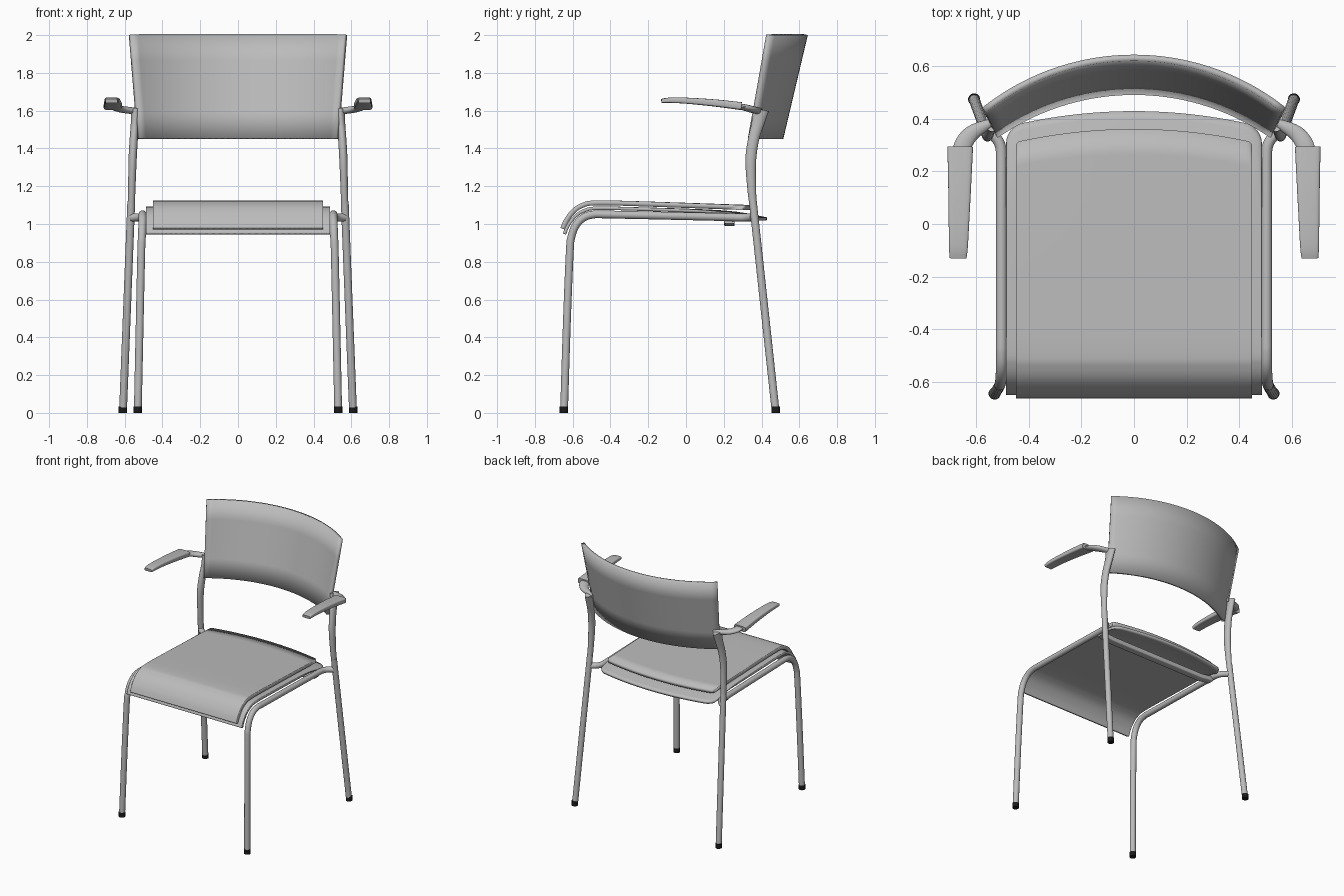
import bpy, bmesh, math
from mathutils import Vector

cube = bpy.data.objects.get("Cube")
if cube:
    bpy.data.objects.remove(cube, do_unlink=True)


def material(name, rgb):
    m = bpy.data.materials.new(name)
    m.use_nodes = True
    m.diffuse_color = (*rgb, 1)
    m.node_tree.nodes["Principled BSDF"].inputs["Base Color"].default_value = (*rgb, 1)
    return m


GREY = material("light grey", (0.5, 0.5, 0.5))
BLACK = material("black rubber", (0.01, 0.01, 0.01))


def finish(bm, name, mat, angle=40):
    bmesh.ops.recalc_face_normals(bm, faces=bm.faces)
    me = bpy.data.meshes.new(name)
    bm.to_mesh(me)
    bm.free()
    ob = bpy.data.objects.new(name, me)
    bpy.context.collection.objects.link(ob)
    me.materials.append(mat)
    bpy.ops.object.select_all(action='DESELECT')
    ob.select_set(True)
    bpy.context.view_layer.objects.active = ob
    bpy.ops.object.shade_smooth_by_angle(angle=math.radians(angle))
    return ob


def spline(rows, steps):
    """Catmull-Rom interpolation through rows of equal length."""
    out = []
    for i in range(len(rows) - 1):
        a, b, c, d = (rows[min(max(i + k, 0), len(rows) - 1)] for k in (-1, 0, 1, 2))
        for s in range(steps):
            t = s / steps
            out.append([q + t / 2 * (r - p + t * (2*p - 5*q + 4*r - w + t * (3*(q - r) + w - p)))
                        for p, q, r, w in zip(a, b, c, d)])
    return out + [list(rows[-1])]


def loft(name, rows, mat, ref, side=1, steps=1, sides=16, power=2):
    """Sweep a (super)ellipse along rows of x, y, z, half width, half height."""
    rows = spline(rows, steps)
    pts = [Vector((r[0] * side, r[1], r[2])) for r in rows]
    bm = bmesh.new()
    rings = []
    for i, p in enumerate(pts):
        tan = (pts[min(i + 1, len(pts) - 1)] - pts[max(i - 1, 0)]).normalized()
        across = tan.cross(Vector(ref)).normalized()
        up = across.cross(tan)
        ring = []
        for k in range(sides):
            a = 2 * math.pi * (k + 0.5) / sides
            c, s = math.cos(a), math.sin(a)
            c = math.copysign(abs(c) ** (2 / power), c)
            s = math.copysign(abs(s) ** (2 / power), s)
            ring.append(bm.verts.new(p + across * c * rows[i][3] + up * s * rows[i][4]))
        rings.append(ring)
    for a, b in zip(rings, rings[1:]):
        for k in range(sides):
            j = (k + 1) % sides
            bm.faces.new((a[k], a[j], b[j], b[k]))
    bm.faces.new(rings[0])
    bm.faces.new(rings[-1])
    return finish(bm, name, mat)


def slab(name, columns, thickness, mat):
    """Thick sheet made from columns of points; the given surface is the upper one."""
    bm = bmesh.new()
    grid = [[bm.verts.new(p) for p in col] for col in columns]
    for a, b in zip(grid, grid[1:]):
        for k in range(len(a) - 1):
            bm.faces.new((a[k], b[k], b[k + 1], a[k + 1]))
    ob = finish(bm, name, mat)
    mod = ob.modifiers.new("Thickness", 'SOLIDIFY')
    mod.thickness = thickness
    mod.offset = -1
    return ob


def seat_sheet(name, profile, half, back, drop, corner, thickness):
    """Bent sheet with a bowed rear edge and rounded rear corners."""
    prof = spline(profile, 5)
    y0, y1 = -0.45, profile[-1][0]
    cols = []
    for i in range(41):
        x = half * math.sin(math.pi / 2 * (i / 20 - 1))
        end = back - drop * (x / half) ** 2
        over = max(0, abs(x) - half + corner)
        end -= corner - math.sqrt(max(0, corner ** 2 - over ** 2))
        cols.append([(x, y if y < y0 else y0 + (y - y0) * (end - y0) / (y1 - y0), z)
                     for y, z in prof])
    slab(name, cols, thickness, GREY)


# Seat shell and cushion
seat_sheet("seat_shell",
           [(-0.652, 0.95), (-0.63, 1.0), (-0.59, 1.05), (-0.54, 1.08), (-0.48, 1.092),
            (-0.3, 1.09), (0.2, 1.072), (0.43, 1.035)], 0.487, 0.43, 0.06, 0.06, 0.018)
seat_sheet("seat_cushion",
           [(-0.665, 0.98), (-0.642, 1.03), (-0.60, 1.082), (-0.55, 1.112), (-0.49, 1.124),
            (-0.3, 1.122), (0.36, 1.1)], 0.45, 0.362, 0.05, 0.015, 0.026)

# Curved and reclined backrest
R = 0.93
cols = []
for i in range(33):
    u = i / 16 - 1
    col = []
    for t in (0, 0.25, 0.5, 0.75, 1):
        x = u * (0.533 + 0.045 * t)
        col.append((x, 0.515 + 0.13 * t - R + math.sqrt(R * R - x * x), 1.45 + 0.55 * t))
    cols.append(col)
slab("backrest", cols, 0.024, GREY)

# Bar under the rear of the seat
loft("seat_crossbar", [(-0.5, 0.23, 1.02, 0.028, 0.018), (-0.4, 0.23, 1.006, 0.028, 0.018),
                       (0.4, 0.23, 1.006, 0.028, 0.018), (0.5, 0.23, 1.02, 0.028, 0.018)],
     GREY, (0, 0, 1), power=6)

X, Z = (1, 0, 0), (0, 0, 1)
r = 0.021
for label, s in (("left", 1), ("right", -1)):
    # Front leg bending into the side rail
    path = [(0.53, -0.645, 0.03), (0.52, -0.63, 0.5), (0.512, -0.615, 0.86), (0.509, -0.607, 0.93),
            (0.507, -0.585, 0.99), (0.505, -0.545, 1.032), (0.505, -0.49, 1.05),
            (0.505, -0.4, 1.05), (0.505, 0.1, 1.039), (0.505, 0.25, 1.035),
            (0.51, 0.3, 1.034), (0.53, 0.332, 1.034), (0.562, 0.355, 1.034)]
    loft(label + "_front_leg", [(*p, r, r) for p in path], GREY, X, s, steps=4)
    # Rear leg
    loft(label + "_rear_leg", [(0.608, 0.472, 0.03, r, r), (0.565, 0.354, 1.12, r, r)], GREY, X, s)
    # Rubber feet
    for part, x, y in (("front", 0.531, -0.646), ("rear", 0.609, 0.475)):
        loft(f"{label}_{part}_foot", [(x, y, 0, 0.023, 0.023), (x, y, 0.035, 0.023, 0.023)],
             BLACK, X, s)
    # Post widening into the backrest bracket
    loft(label + "_back_post",
         [(0.565, 0.355, 1.1, 0.02, 0.019), (0.562, 0.347, 1.2, 0.024, 0.02),
          (0.558, 0.343, 1.34, 0.029, 0.022), (0.552, 0.358, 1.45, 0.03, 0.022),
          (0.546, 0.38, 1.53, 0.034, 0.022), (0.542, 0.395, 1.605, 0.045, 0.024)],
         GREY, X, s, steps=4)
    # Armrest link and armrest
    loft(label + "_arm_link",
         [(0.512, 0.398, 1.595, 0.01, 0.016), (0.56, 0.378, 1.6, 0.02, 0.018),
          (0.615, 0.348, 1.607, 0.03, 0.018), (0.647, 0.31, 1.617, 0.034, 0.017),
          (0.66, 0.27, 1.624, 0.034, 0.014)], GREY, Z, s, steps=4)
    loft(label + "_armrest",
         [(0.662, 0.293, 1.624, 0.049, 0.021), (0.664, 0.15, 1.641, 0.044, 0.019),
          (0.667, 0.0, 1.653, 0.039, 0.016), (0.669, -0.09, 1.655, 0.036, 0.014),
          (0.67, -0.13, 1.651, 0.032, 0.011)], GREY, Z, s, steps=4, sides=20, power=5)
